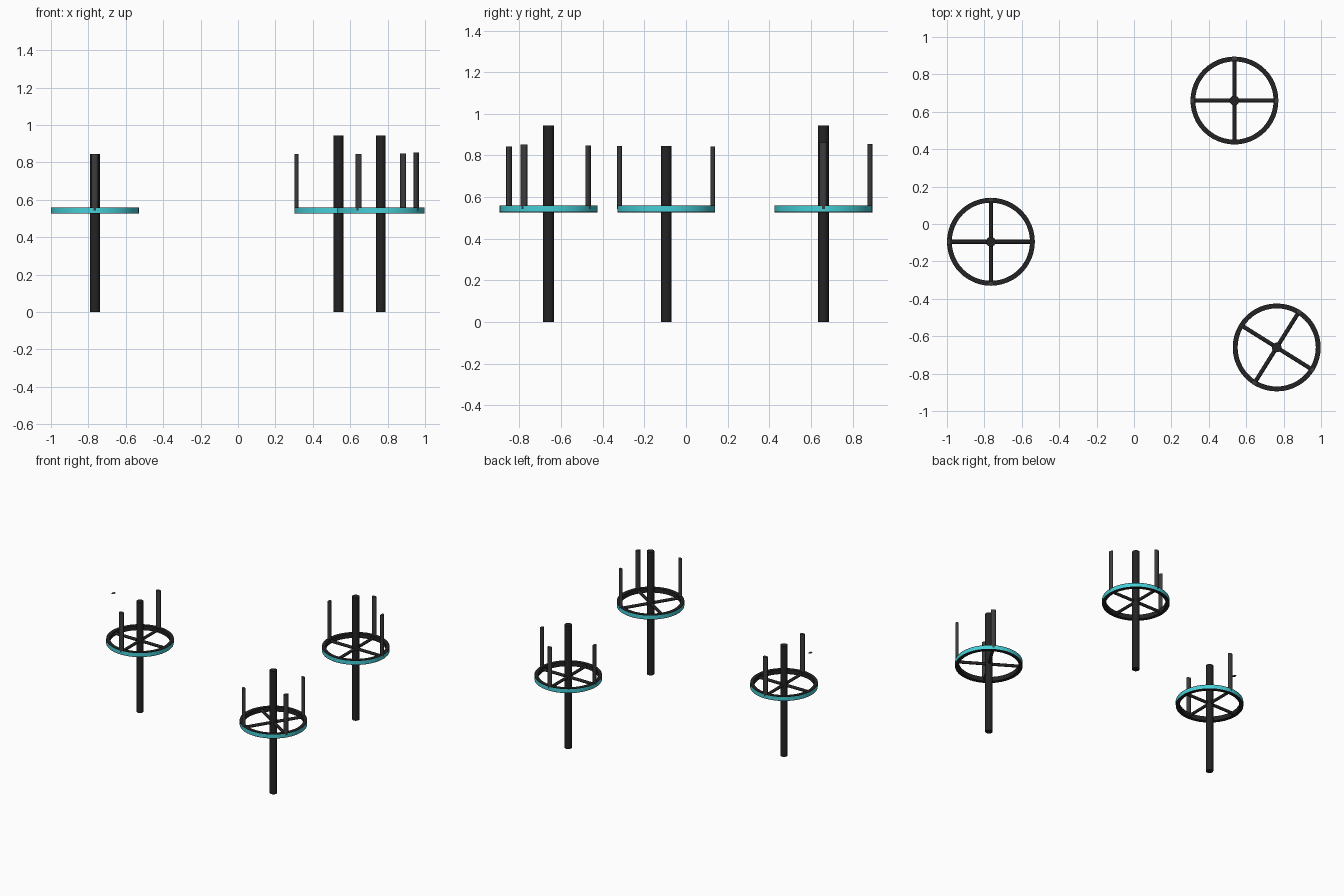
import bpy, bmesh
from math import sin, cos, pi, radians
from mathutils import Matrix

if "Cube" in bpy.data.objects:
    bpy.data.objects.remove(bpy.data.objects["Cube"])


def material(name, rgb):
    m = bpy.data.materials.new(name)
    m.diffuse_color = (*rgb, 1)
    m.use_nodes = True
    m.node_tree.nodes["Principled BSDF"].inputs["Base Color"].default_value = m.diffuse_color
    return m


dark = material("dark_metal", (0.017, 0.017, 0.018))
grey = material("grey_metal", (0.045, 0.045, 0.047))
cyan = material("cyan_band", (0.06, 0.62, 0.68))

RING_R, RING_IN, RING_Z0, RING_Z1 = 0.235, 0.209, 0.526, 0.56
BLADE_R, SPOKE_Z = 0.224, 0.543


def finish(bm, name, mats):
    bmesh.ops.recalc_face_normals(bm, faces=bm.faces[:])
    me = bpy.data.meshes.new(name)
    bm.to_mesh(me)
    bm.free()
    for m in mats:
        me.materials.append(m)
    ob = bpy.data.objects.new(name, me)
    bpy.context.collection.objects.link(ob)
    bpy.ops.object.select_all(action='DESELECT')
    ob.select_set(True)
    bpy.context.view_layer.objects.active = ob
    bpy.ops.object.shade_smooth_by_angle(angle=radians(35))


def rod(bm, r, length, matrix, sides=16):
    bmesh.ops.create_cone(bm, cap_ends=True, segments=sides, radius1=r, radius2=r,
                          depth=length, matrix=matrix)


def ring(name, x, y):
    # lathed rectangular rim with a coloured band on its outer wall
    e = 0.004
    prof = [(RING_IN, RING_Z0), (RING_R, RING_Z0), (RING_R, RING_Z0 + e),
            (RING_R, RING_Z1 - e), (RING_R, RING_Z1), (RING_IN, RING_Z1)]
    n, k = 48, len(prof)
    bm = bmesh.new()
    v = [[bm.verts.new((x + r * cos(2 * pi * i / n), y + r * sin(2 * pi * i / n), z))
          for r, z in prof] for i in range(n)]
    for i in range(n):
        a, b = v[i], v[(i + 1) % n]
        for j in range(k):
            f = bm.faces.new((a[j], b[j], b[(j + 1) % k], a[(j + 1) % k]))
            f.material_index = 1 if j == 2 else 0
    finish(bm, name, [dark, cyan])


def turbine(tag, x, y, turn, pole_top, blades, loose_cap=None):
    base = Matrix.Translation((x, y, 0)) @ Matrix.Rotation(radians(turn), 4, 'Z')

    # central pole
    bm = bmesh.new()
    rod(bm, 0.026, pole_top, Matrix.Translation((x, y, pole_top / 2)), 24)
    finish(bm, tag + "_pole", [dark])

    ring(tag + "_ring", x, y)

    # two crossing spoke bars
    bm = bmesh.new()
    for a in (0, 90):
        rod(bm, 0.011, 2 * RING_IN + 0.02, base @ Matrix.Translation((0, 0, SPOKE_Z))
            @ Matrix.Rotation(radians(a), 4, 'Z') @ Matrix.Rotation(pi / 2, 4, 'Y'), 12)
    finish(bm, tag + "_spokes", [dark])

    # upright blades, flattened towards the hub
    for i, (a, top) in enumerate(blades):
        bm = bmesh.new()
        h = top - SPOKE_Z
        rod(bm, 0.0115, h, base @ Matrix.Rotation(radians(a), 4, 'Z')
            @ Matrix.Translation((BLADE_R, 0, SPOKE_Z + h / 2))
            @ Matrix.Diagonal((1, 1.55, 1, 1)))
        finish(bm, f"{tag}_blade_{i + 1}", [grey])

    # open cap left where a blade is missing
    if loose_cap is not None:
        bm = bmesh.new()
        bmesh.ops.create_circle(bm, cap_ends=True, segments=16, radius=0.0115,
                                matrix=base @ Matrix.Rotation(radians(loose_cap), 4, 'Z')
                                @ Matrix.Translation((BLADE_R, 0, 0.847))
                                @ Matrix.Diagonal((1, 1.55, 1, 1)))
        finish(bm, tag + "_loose_cap", [grey])


turbine("left", -0.765, -0.095, 0, 0.846, [(90, 0.843), (270, 0.846)], loose_cap=180)
turbine("back", 0.537, 0.66, 0, 0.943, [(0, 0.862), (90, 0.856), (180, 0.846)])
turbine("right", 0.763, -0.66, 58, 0.943, [(0, 0.847), (180, 0.844), (270, 0.853)])
